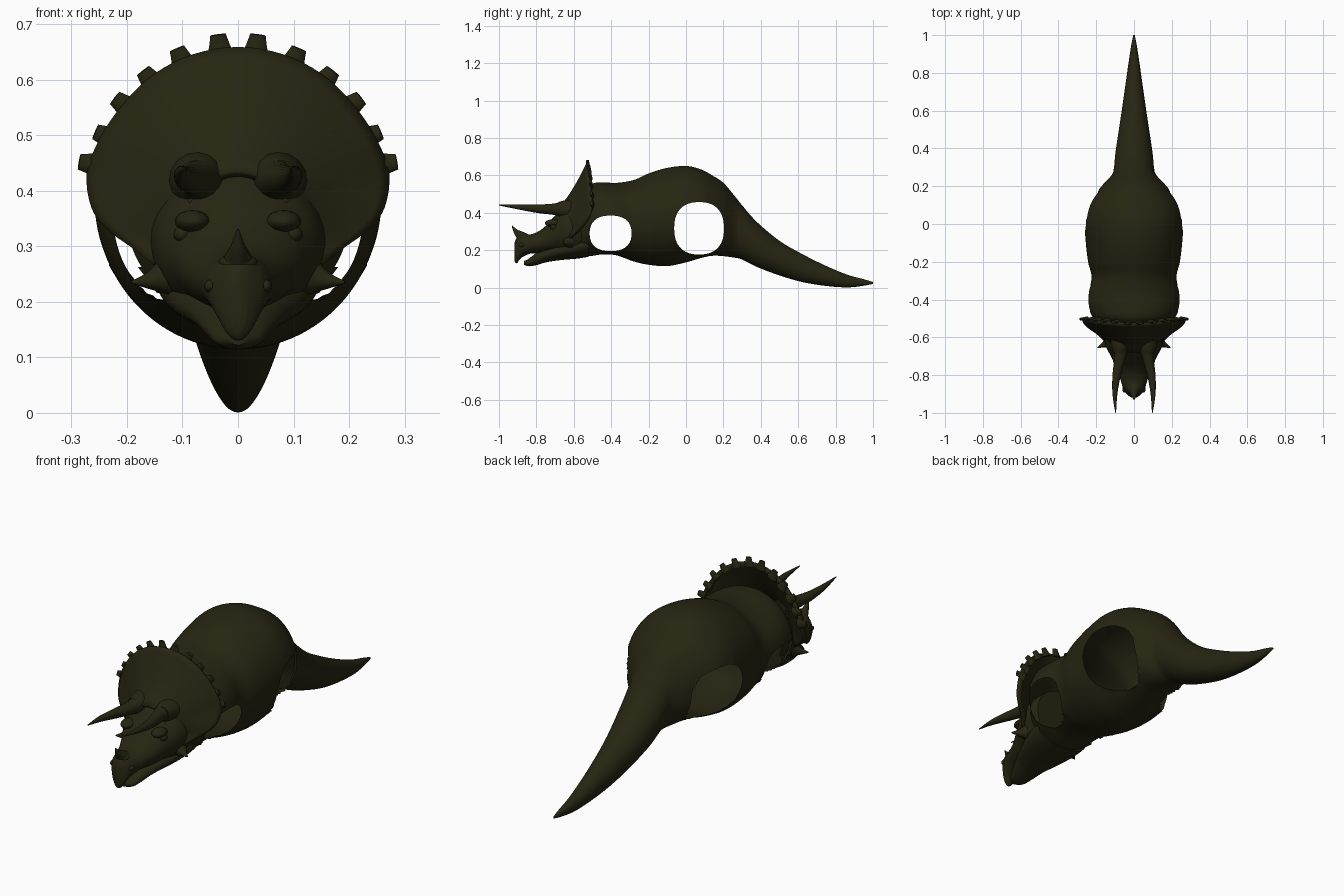
import bpy, bmesh, math
from mathutils import Vector

if "Cube" in bpy.data.objects:
    bpy.data.objects.remove(bpy.data.objects["Cube"])

skin = bpy.data.materials.new("dark olive skin")
skin.diffuse_color = (0.020, 0.0185, 0.006, 1)
skin.use_nodes = True
skin.node_tree.nodes["Principled BSDF"].inputs["Base Color"].default_value = skin.diffuse_color


def catmull(pts, steps):
    """Smooth a list of equal-length tuples."""
    out = []
    for i in range(len(pts) - 1):
        p = [pts[max(i - 1, 0)], pts[i], pts[i + 1], pts[min(i + 2, len(pts) - 1)]]
        for k in range(steps):
            t = k / steps
            out.append(tuple(0.5 * (2 * b + (c - a) * t + (2 * a - 5 * b + 4 * c - d) * t * t
                             + (3 * b - a - 3 * c + d) * t ** 3) for a, b, c, d in zip(*p)))
    return out + [tuple(pts[-1])]


def finish(name, bm, angle=50):
    bmesh.ops.recalc_face_normals(bm, faces=bm.faces)
    me = bpy.data.meshes.new(name)
    bm.to_mesh(me)
    bm.free()
    ob = bpy.data.objects.new(name, me)
    bpy.context.collection.objects.link(ob)
    me.materials.append(skin)
    bpy.ops.object.select_all(action='DESELECT')
    ob.select_set(True)
    bpy.context.view_layer.objects.active = ob
    bpy.ops.object.shade_smooth_by_angle(angle=math.radians(angle))
    return ob


def skin_rings(rings, caps=(True, True)):
    bm = bmesh.new()
    rows = [[bm.verts.new(p) for p in r] for r in rings]
    n = len(rows[0])
    for a, b in zip(rows, rows[1:]):
        for i in range(n):
            bm.faces.new((a[i], a[(i + 1) % n], b[(i + 1) % n], b[i]))
    for row, cap in zip((rows[0], rows[-1]), caps):
        if cap:
            bm.faces.new(row)
    return bm


def loft(sections, n=32, steps=4, caps=(True, True)):
    """Sections are (y, half width, top z, bottom z)."""
    rings = []
    for y, w, top, bot in catmull(sections, steps):
        c, h = (top + bot) / 2, (top - bot) / 2
        rings.append([(w * math.cos(2 * math.pi * i / n), y, c + h * math.sin(2 * math.pi * i / n))
                      for i in range(n)])
    return skin_rings(rings, caps)


def horn(name, pts, n=16, steps=4, flat=1.0):
    """Tapered tube through (x, y, z, radius) points."""
    path = catmull(pts, steps)
    rings = []
    for i, p in enumerate(path):
        a, b = path[max(i - 1, 0)], path[min(i + 1, len(path) - 1)]
        d = (Vector(b[:3]) - Vector(a[:3])).normalized()
        u = d.cross(Vector((0, 1, 0)) if abs(d.y) < 0.8 else Vector((0, 0, 1))).normalized()
        v = d.cross(u)
        rings.append([Vector(p[:3]) + p[3] * (u * math.cos(2 * math.pi * k / n)
                      + v * flat * math.sin(2 * math.pi * k / n)) for k in range(n)])
    return finish(name, skin_rings(rings))


def ball(name, loc, scale):
    bm = bmesh.new()
    bmesh.ops.create_uvsphere(bm, u_segments=16, v_segments=10, radius=1)
    for v in bm.verts:
        v.co = Vector(loc) + Vector(a * b for a, b in zip(v.co, scale))
    return finish(name, bm)


# hollow body and tail shell
bm = loft([(-.61, .12, .44, .16), (-.55, .165, .50, .165), (-.50, .215, .555, .17),
           (-.44, .238, .562, .178), (-.37, .24, .56, .172), (-.28, .225, .575, .14),
           (-.20, .243, .61, .122), (-.10, .255, .64, .115), (0, .26, .65, .135),
           (.08, .247, .632, .158), (.14, .217, .60, .17), (.20, .172, .56, .168),
           (.26, .118, .49, .16), (.30, .106, .44, .15), (.38, .098, .35, .11),
           (.50, .08, .25, .065), (.62, .062, .18, .03), (.74, .045, .12, .010),
           (.86, .028, .07, .001), (.95, .014, .045, .01), (1, .004, .03, .02)],
          n=96, steps=6, caps=(False, True))
# leg openings: drop the faces inside each rounded outline, snap the rim to it
for cy, cz, ry, rz in ((-.403, .290, .112, .095), (.070, .317, .133, .140)):
    def rad(p):
        return (abs((p.y - cy) / ry) ** 2.4 + abs((p.z - cz) / rz) ** 2.4) ** (1 / 2.4)
    gone = [f for f in bm.faces if rad(f.calc_center_median()) < 1]
    bmesh.ops.delete(bm, geom=gone, context='FACES')
    for v in bm.verts:
        r = rad(v.co)
        if v.is_boundary and .75 < r < 1.25:
            v.co.y = cy + (v.co.y - cy) / r
            v.co.z = cz + (v.co.z - cz) / r
finish("body_and_tail", bm, 60)

# skull with hooked beak
finish("skull", loft([(-.918, .014, .235, .145), (-.905, .034, .268, .130), (-.88, .054, .283, .160),
                      (-.83, .070, .285, .182), (-.79, .082, .300, .182), (-.75, .098, .33, .18),
                      (-.70, .122, .385, .18), (-.65, .148, .43, .17), (-.59, .158, .455, .16),
                      (-.52, .145, .46, .17)]))
# lower jaw
finish("lower_jaw", loft([(-.866, .014, .142, .122), (-.84, .042, .155, .114), (-.80, .060, .185, .12),
                          (-.74, .085, .22, .137), (-.66, .118, .25, .148), (-.58, .138, .28, .155),
                          (-.52, .145, .30, .165)]))

# neck frill: half rim outline, mirrored, swept in to the forehead
half = [(0, -.528, .655), (.08, -.525, .642), (.15, -.52, .606), (.205, -.513, .552),
        (.245, -.507, .492), (.268, -.503, .43), (.260, -.525, .368), (.232, -.55, .33),
        (.19, -.58, .298), (.15, -.62, .265)]
rim = catmull([(-x, y, z) for x, y, z in half[:0:-1]] + half, 4)
bm = bmesh.new()
rows = []
for j in range(11):
    t = j / 10
    row = []
    for x, y, z in rim:
        ix, iz = x * .3, .36 + (z - .36) * .24
        row.append(bm.verts.new((ix + (x - ix) * t, -.675 + (y + .675) * t ** .75, iz + (z - iz) * t)))
    rows.append(row)
for a, b in zip(rows, rows[1:]):
    for i in range(len(a) - 1):
        bm.faces.new((a[i], a[i + 1], b[i + 1], b[i]))
frill = finish("frill", bm)
mod = frill.modifiers.new("thickness", 'SOLIDIFY')
mod.thickness, mod.offset = .016, 0

for s, side in ((-1, "left"), (1, "right")):
    # blunt studs on the frill rim
    for k, (x, z) in enumerate(((.036, .681), (.11, .656), (.171, .616), (.222, .567),
                                (.257, .506), (.286, .452))):
        d = Vector((x, 0, z - .40)).normalized() * .042
        y = -.528 + .09 * x
        horn(f"frill_stud_{side}_{k + 1}", [(s * (x - d.x), y, z - d.z, .027),
             (s * (x - d.x * .5), y, z - d.z * .5, .019), (s * x, y - .002, z, .014)],
             n=8, steps=2, flat=.5)
    # brow horn with its collar
    horn(f"brow_horn_{side}", [(s * .062, -.60, .42, .050), (s * .068, -.66, .420, .040),
         (s * .074, -.71, .419, .030), (s * .092, -.80, .422, .022), (s * .101, -.90, .432, .013),
         (s * .097, -1.0, .441, .002)])
    horn(f"horn_collar_{side}", [(s * .07, -.60, .415, .058), (s * .072, -.655, .420, .046),
         (s * .075, -.685, .421, .034)])
    # brow ridge, eye, nostril, cheek spike
    ball(f"brow_ridge_{side}", (s * .082, -.71, .345), (.032, .045, .02))
    ball(f"eye_{side}", (s * .100, -.705, .322), (.016, .02, .016))
    ball(f"nostril_{side}", (s * .050, -.875, .228), (.011, .018, .012))
    horn(f"cheek_spike_{side}", [(s * .13, -.625, .245, .035), (s * .16, -.64, .238, .016),
         (s * .192, -.655, .235, .002)], n=10)

# nose horn and its base
horn("nose_horn", [(0, -.862, .255, .036), (0, -.885, .278, .025), (0, -.908, .298, .014),
                   (0, -.93, .330, .002)])
ball("nose_horn_base", (0, -.87, .268), (.036, .034, .02))
